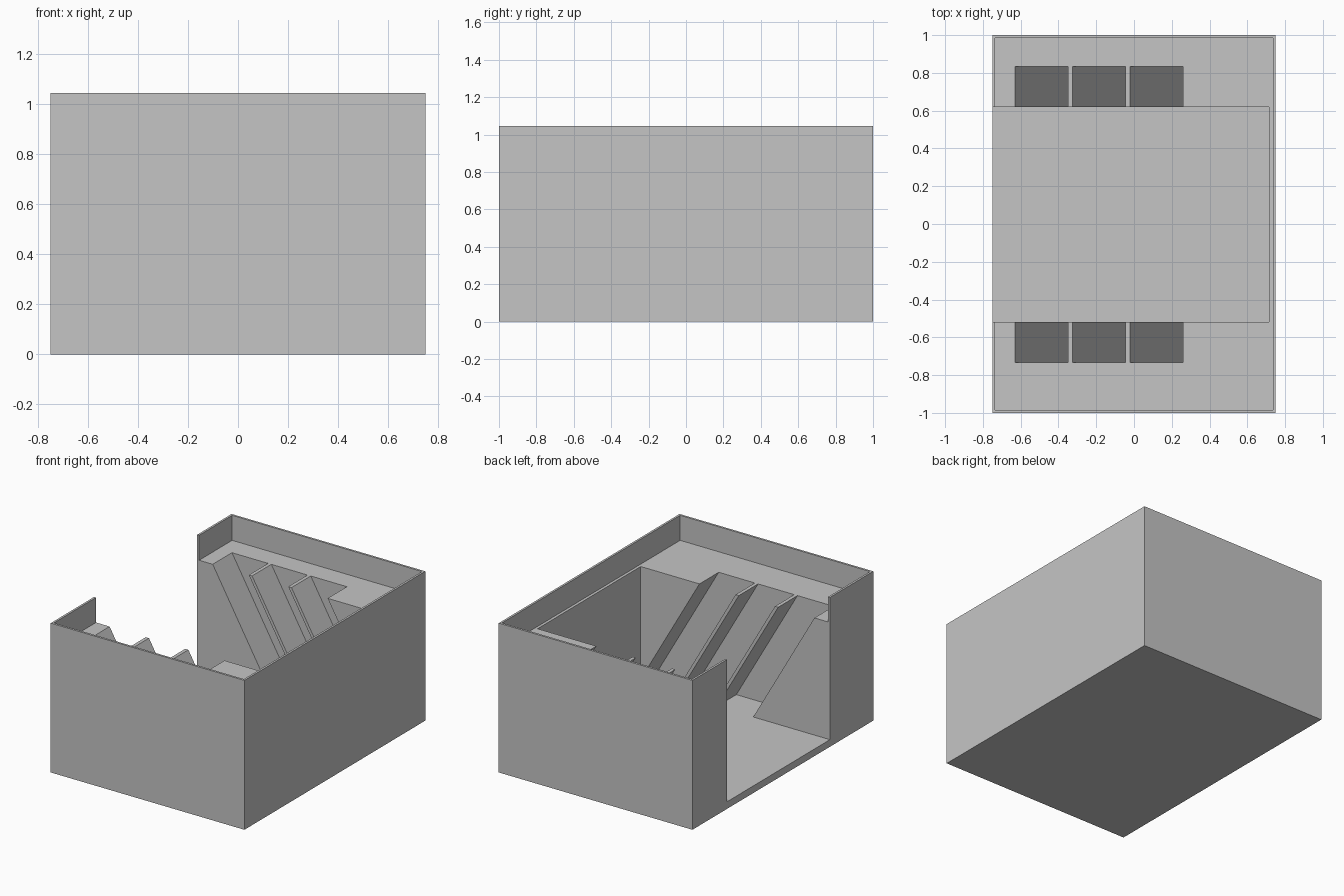
import bpy
import bmesh
import math

cube = bpy.data.objects.get("Cube")
if cube:
    bpy.data.objects.remove(cube, do_unlink=True)

# Main dimensions
WIDTH, DEPTH, HEIGHT = 1.5, 2.0, 1.045
RIM = 0.015                      # parapet thickness
DECK, FLOOR = 0.87, 0.05         # upper deck and bay floor heights
BAY_FRONT, BAY_BACK, BAY_END = -0.52, 0.62, 0.715
SLOT_WIDTH, SLOT_PITCH, SLOT_START, SLOT_DEPTH = 0.28, 0.305, -0.63, 0.213

grey = bpy.data.materials.new("light_grey")
colour = (0.56, 0.56, 0.56, 1)
grey.diffuse_color = colour
grey.use_nodes = True
grey.node_tree.nodes["Principled BSDF"].inputs["Base Color"].default_value = colour


def prism(name, profile, y0, y1):
    """Extrude an x-z profile from y0 to y1."""
    bm = bmesh.new()
    face = bm.faces.new([bm.verts.new((x, y0, z)) for x, z in profile])
    moved = bmesh.ops.extrude_face_region(bm, geom=[face])["geom"]
    verts = [v for v in moved if isinstance(v, bmesh.types.BMVert)]
    bmesh.ops.translate(bm, verts=verts, vec=(0, y1 - y0, 0))
    bmesh.ops.recalc_face_normals(bm, faces=bm.faces)
    mesh = bpy.data.meshes.new(name)
    bm.to_mesh(mesh)
    bm.free()
    mesh.materials.append(grey)
    obj = bpy.data.objects.new(name, mesh)
    bpy.context.collection.objects.link(obj)
    return obj


def box(name, x0, x1, y0, y1, z0, z1):
    return prism(name, [(x0, z0), (x1, z0), (x1, z1), (x0, z1)], y0, y1)


def cut(target, cutter):
    """Subtract the cutter from the target, then discard it."""
    cutter.hide_render = True
    mod = target.modifiers.new("cut", "BOOLEAN")
    mod.operation = "DIFFERENCE"
    mod.solver = "EXACT"
    mod.object = cutter
    bpy.context.view_layer.objects.active = target
    bpy.ops.object.modifier_apply(modifier=mod.name)
    bpy.data.objects.remove(cutter, do_unlink=True)


# Solid body
body = box("slotted_housing", -WIDTH / 2, WIDTH / 2, -DEPTH / 2, DEPTH / 2, 0, HEIGHT)

# Recess above the deck, leaving the thin parapet
cut(body, box("deck_recess", RIM - WIDTH / 2, WIDTH / 2 - RIM,
              RIM - DEPTH / 2, DEPTH / 2 - RIM, DECK, HEIGHT + 0.1))

# Central bay, open on one side
cut(body, box("bay", -WIDTH, BAY_END, BAY_FRONT, BAY_BACK, FLOOR, HEIGHT + 0.2))

# Slanted slots on both sides of the bay
slope = 1 / math.tan(math.radians(60))
top = DECK + 0.05
for y0, y1 in ((BAY_BACK - 0.002, BAY_BACK + SLOT_DEPTH),
               (BAY_FRONT - SLOT_DEPTH, BAY_FRONT + 0.002)):
    for i in range(3):
        x = SLOT_START + i * SLOT_PITCH
        low = x + (DECK - FLOOR) * slope
        high = x + (DECK - top) * slope
        cut(body, prism("slot", [(low, FLOOR), (low + SLOT_WIDTH, FLOOR),
                                 (high + SLOT_WIDTH, top), (high, top)], y0, y1))
